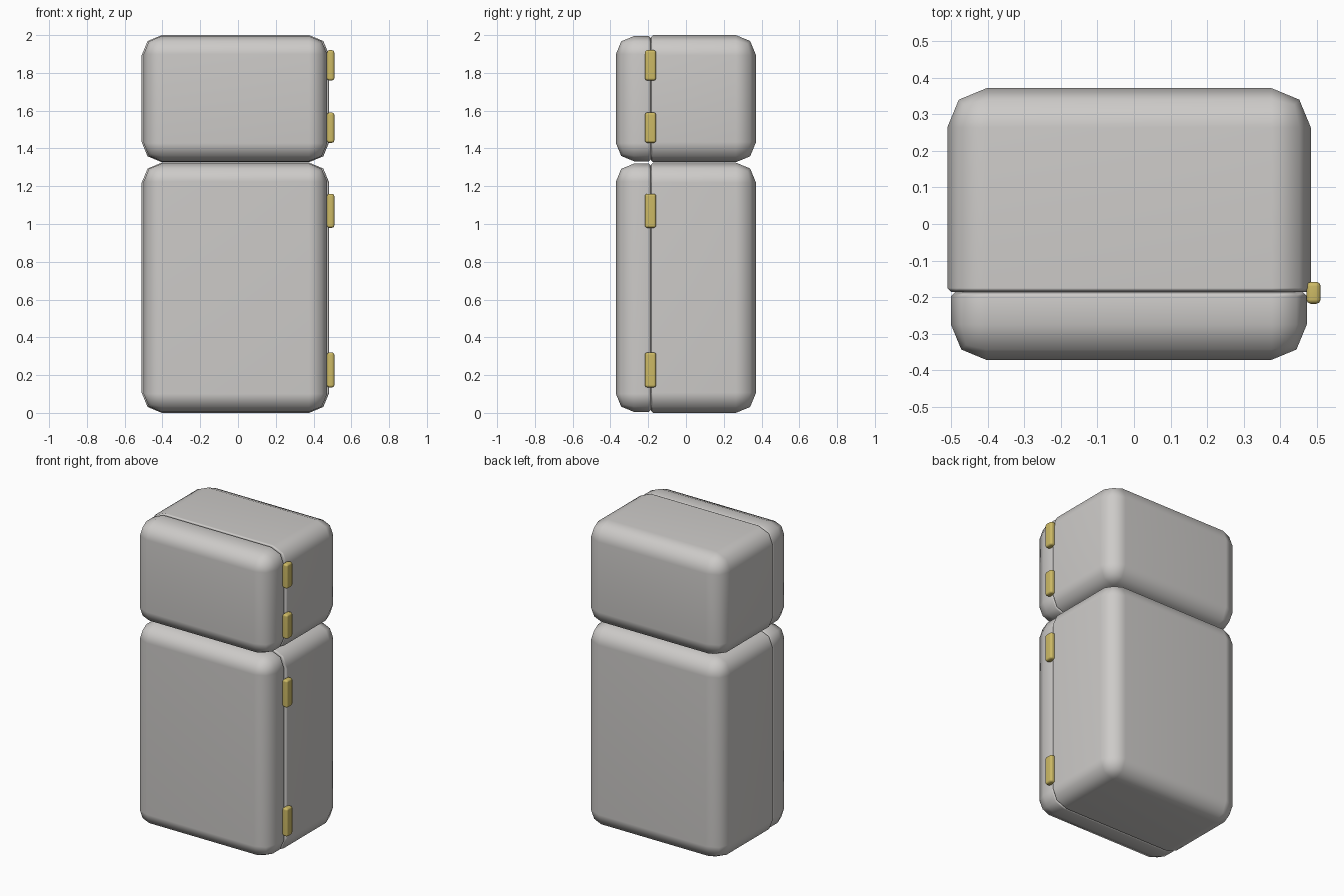
import bpy, bmesh
from mathutils import Vector, Matrix

if "Cube" in bpy.data.objects:
    bpy.data.objects.remove(bpy.data.objects["Cube"])


def material(name, rgb):
    m = bpy.data.materials.new(name)
    m.diffuse_color = (*rgb, 1.0)
    m.use_nodes = True
    m.node_tree.nodes["Principled BSDF"].inputs["Base Color"].default_value = m.diffuse_color
    return m


GREY = material("warm_grey", (0.61, 0.595, 0.58))
BRASS = material("brass_yellow", (0.61, 0.49, 0.13))


def box_bmesh(lo, hi):
    lo, hi = Vector(lo), Vector(hi)
    bm = bmesh.new()
    mat = Matrix.Translation((lo + hi) / 2) @ Matrix.Diagonal((*(hi - lo), 1.0))
    bmesh.ops.create_cube(bm, size=1.0, matrix=mat)
    return bm


def finish(bm, name, mat):
    bmesh.ops.recalc_face_normals(bm, faces=bm.faces)
    for f in bm.faces:
        f.smooth = True
    me = bpy.data.meshes.new(name)
    bm.to_mesh(me)
    bm.free()
    me.materials.append(mat)
    ob = bpy.data.objects.new(name, me)
    bpy.context.collection.objects.link(ob)
    wn = ob.modifiers.new("face_weighted", 'WEIGHTED_NORMAL')
    wn.keep_sharp = True
    return ob


def rounded_shell(name, lo, hi, radius, seam_y):
    """Box rounded everywhere except a crisp, slightly eased face at seam_y."""
    bm = box_bmesh(lo, hi)

    def on_seam(v):
        return abs(v.co.y - seam_y) < 1e-4

    edges = [e for e in bm.edges if not all(on_seam(v) for v in e.verts)]
    bmesh.ops.bevel(bm, geom=edges, offset=radius, offset_type='OFFSET',
                    segments=2, profile=0.5, affect='EDGES')
    rim = [e for e in bm.edges
           if all(on_seam(v) for v in e.verts)]
    bmesh.ops.bevel(bm, geom=rim, offset=0.011, offset_type='OFFSET',
                    segments=1, profile=0.5, affect='EDGES')
    return finish(bm, name, GREY)


# Two compartments, each a cabinet with a slightly narrower door in front
SEAM = -0.186
for label, z0, z1 in (("fridge", 0.0, 1.325), ("freezer", 1.327, 2.0)):
    rounded_shell(label + "_cabinet", (-0.51, SEAM, z0), (0.483, 0.371, z1),
                  0.107, SEAM)
    rounded_shell(label + "_door", (-0.50, -0.371, z0 + 0.005),
                  (0.472, SEAM, z1 - 0.005), 0.096, SEAM)

# Hinges along the right-hand seam
for i, (z0, z1) in enumerate(((0.135, 0.32), (0.98, 1.16),
                              (1.43, 1.59), (1.76, 1.92))):
    bm = box_bmesh((0.471, -0.218, z0), (0.51, -0.158, z1))
    bmesh.ops.bevel(bm, geom=bm.edges[:], offset=0.012, offset_type='OFFSET',
                    segments=2, profile=0.5, affect='EDGES')
    finish(bm, "hinge_%d" % (i + 1), BRASS)
